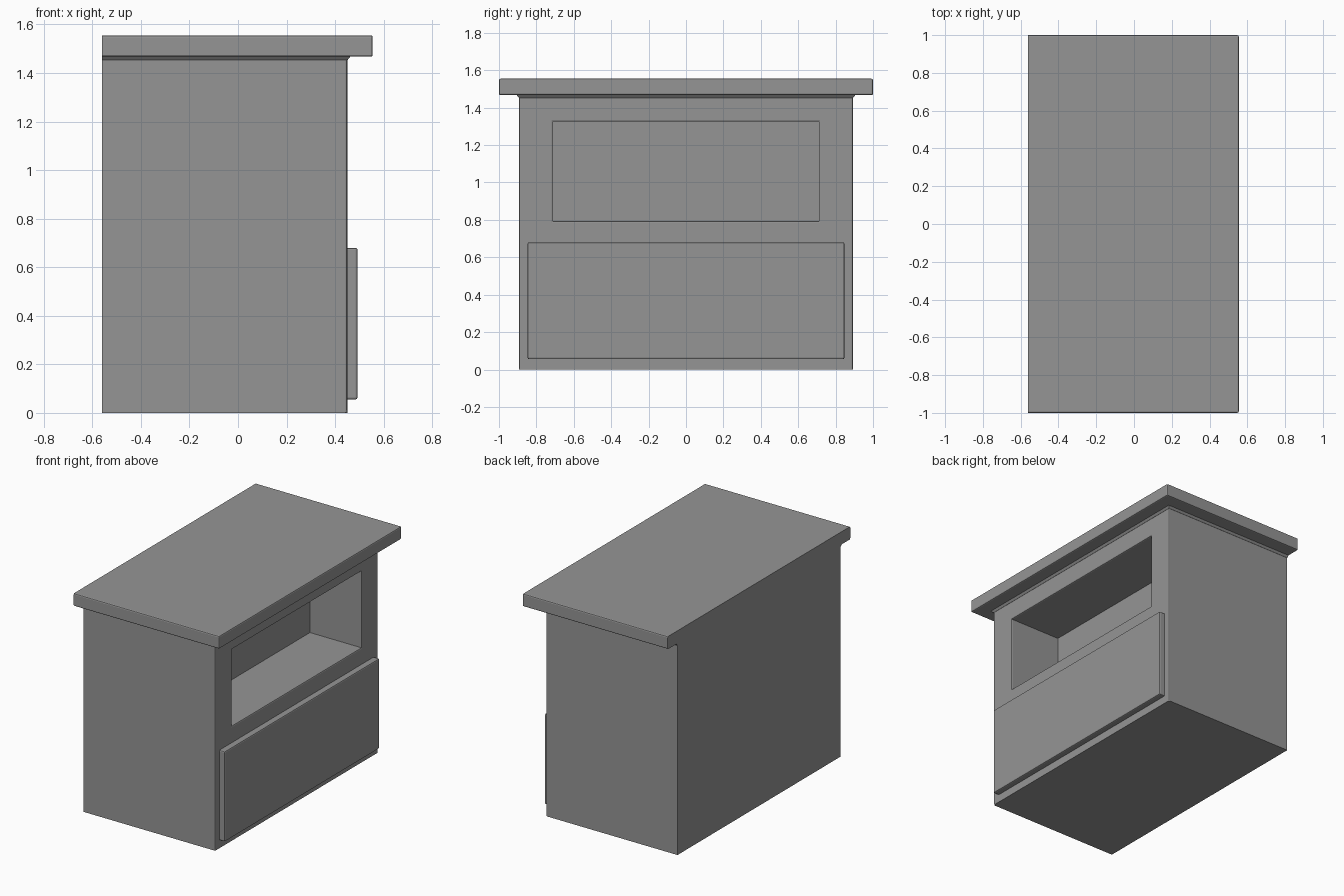
import bpy, bmesh
from mathutils import Vector

if "Cube" in bpy.data.objects:
    bpy.data.objects.remove(bpy.data.objects["Cube"], do_unlink=True)

grey = bpy.data.materials.new("plain_grey")
grey.use_nodes = True
grey.diffuse_color = (0.3, 0.3, 0.3, 1)
grey.node_tree.nodes["Principled BSDF"].inputs["Base Color"].default_value = (0.3, 0.3, 0.3, 1)

BACK, FRONT = -0.56, 0.45
BODY_HALF, BODY_TOP = 0.893, 1.468
EDGE = 0.008


def x_ring(x, half, low, high):
    """Upright rectangle facing +x."""
    return [(x, -half, low), (x, half, low), (x, half, high), (x, -half, high)]


def z_ring(z, front, half):
    """Level rectangle with its rear side on the back plane."""
    return [(BACK, -half, z), (front, -half, z), (front, half, z), (BACK, half, z)]


def loft(name, rings, bevel_rule=None):
    """Skin four-sided rings, cap both ends and bevel the chosen edges."""
    bm = bmesh.new()
    loops = [[bm.verts.new(p) for p in ring] for ring in rings]
    for a, b in zip(loops, loops[1:]):
        for i in range(4):
            j = (i + 1) % 4
            bm.faces.new((a[i], a[j], b[j], b[i]))
    bm.faces.new(loops[0][::-1])
    bm.faces.new(loops[-1])
    bmesh.ops.recalc_face_normals(bm, faces=bm.faces)
    if bevel_rule:
        edges = [e for e in bm.edges if bevel_rule(e.verts[0].co, e.verts[1].co)]
        bmesh.ops.bevel(bm, geom=edges, offset=EDGE, segments=2,
                        profile=0.5, affect='EDGES')
    mesh = bpy.data.meshes.new(name)
    bm.to_mesh(mesh)
    bm.free()
    mesh.materials.append(grey)
    obj = bpy.data.objects.new(name, mesh)
    bpy.context.collection.objects.link(obj)
    return obj


def body_edge(a, b):
    """Front uprights and the rim of the open shelf."""
    on_front = min(a.x, b.x) > FRONT - 0.001
    upright = abs(a.y - b.y) < 0.001 and abs(a.z - b.z) > 0.1
    rim = max(abs(a.y), abs(b.y)) < BODY_HALF - 0.1
    return on_front and (upright or rim)


# Cabinet body, its front folding inwards to form the open shelf
loft("cabinet_body", [
    x_ring(BACK, BODY_HALF, 0, BODY_TOP),
    x_ring(FRONT, BODY_HALF, 0, BODY_TOP),
    x_ring(FRONT, 0.71, 0.795, 1.325),
    x_ring(0.055, 0.71, 0.795, 1.325),
], body_edge)

# Drawer front standing proud of the body
loft("drawer_front", [
    x_ring(FRONT - 0.002, 0.847, 0.055, 0.68),
    x_ring(0.492, 0.847, 0.055, 0.68),
], lambda a, b: max(a.x, b.x) > FRONT)

# Small flared moulding under the top
loft("top_moulding", [
    z_ring(1.453, FRONT + 0.001, BODY_HALF + 0.001),
    z_ring(1.469, FRONT + 0.014, BODY_HALF + 0.014),
])

# Overhanging table top, flush at the back
loft("table_top", [
    z_ring(1.467, 0.555, 1.0),
    z_ring(1.555, 0.555, 1.0),
], lambda a, b: max(a.x, b.x) > 0)
